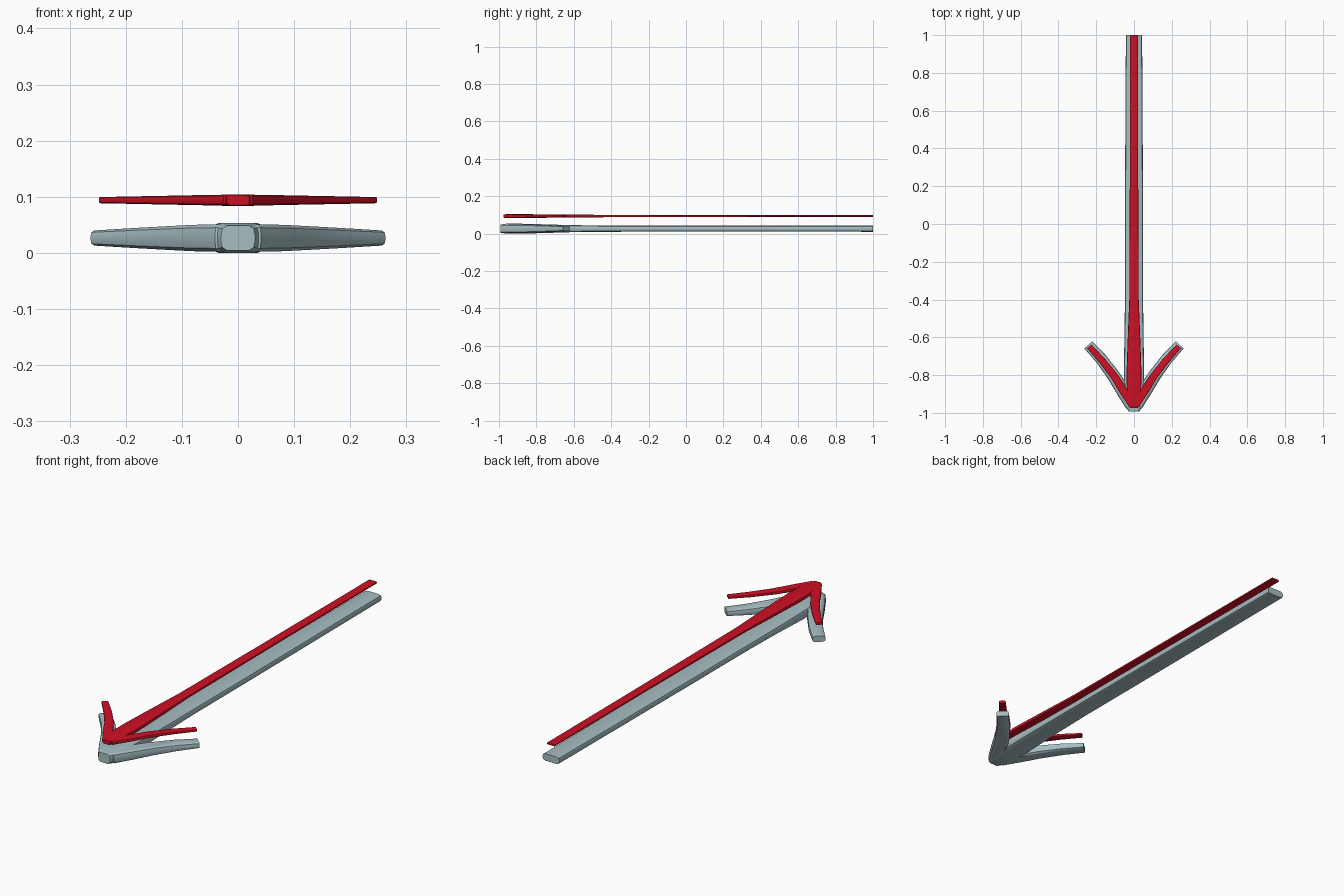
import bpy, bmesh
from mathutils import Vector

if "Cube" in bpy.data.objects:
    bpy.data.objects.remove(bpy.data.objects["Cube"])


def material(name, rgb):
    m = bpy.data.materials.new(name)
    m.diffuse_color = (*rgb, 1)
    m.use_nodes = True
    m.node_tree.nodes["Principled BSDF"].inputs["Base Color"].default_value = m.diffuse_color
    return m


def loft(name, stations, zc, band, inset, mat):
    """Sweep a chamfered bar; each station is (x, y, half_width, half_height)."""
    bm = bmesh.new()
    pts = [Vector(s[:2]) for s in stations]
    rings = []
    for i, (x, y, w, h) in enumerate(stations):
        d_in = (pts[i] - pts[max(i - 1, 0)]).normalized()
        d_out = (pts[min(i + 1, len(pts) - 1)] - pts[i]).normalized()
        t = (d_in + d_out).normalized()
        n = Vector((t.y, -t.x))
        b, wi = h * band, w * inset
        wm, hm = (w + wi) / 2 + (w - wi) * 0.3, h * 0.75
        half = [(w, b), (wm, hm), (wi, h)]
        prof = half + [(-u, v) for u, v in reversed(half)]
        prof += [(-u, -v) for u, v in half] + [(u, -v) for u, v in reversed(half)]
        rings.append([bm.verts.new((x + n.x * u, y + n.y * u, zc + v)) for u, v in prof])
    for a, c in zip(rings, rings[1:]):
        for k in range(len(a)):
            j = (k + 1) % len(a)
            bm.faces.new((a[k], a[j], c[j], c[k]))
    bm.faces.new(rings[0])
    bm.faces.new(rings[-1])
    bmesh.ops.recalc_face_normals(bm, faces=bm.faces[:])
    mesh = bpy.data.meshes.new(name)
    bm.to_mesh(mesh)
    bm.free()
    mesh.materials.append(mat)
    ob = bpy.data.objects.new(name, mesh)
    bpy.context.collection.objects.link(ob)
    return ob


def mirrored(half):
    return half + [(-x, y, w, h) for x, y, w, h in reversed(half)]


def arrow(name, shaft, arm, zc, band, inset, mat):
    """Fuse the long shaft with the swept V of the two barbs."""
    body = loft(name, shaft, zc, band, inset, mat)
    barbs = loft(name + "_barbs", mirrored(arm), zc, band, inset, mat)
    mod = body.modifiers.new("fuse", 'BOOLEAN')
    mod.operation, mod.solver, mod.object = 'UNION', 'EXACT', barbs
    bpy.ops.object.select_all(action='DESELECT')
    body.select_set(True)
    bpy.context.view_layer.objects.active = body
    bpy.ops.object.modifier_apply(modifier=mod.name)
    bpy.data.objects.remove(barbs)
    bpy.ops.object.shade_smooth_by_angle(angle=0.45)


grey = material("pale blue grey", (0.38, 0.51, 0.54))
red = material("bright red", (0.62, 0.005, 0.018))

# Thick grey lower arrow
arrow("grey_base",
      [(0, 1.0, 0.043, 0.0165), (0, 0.5, 0.046, 0.016), (0, 0, 0.048, 0.016),
       (0, -0.4, 0.048, 0.0165), (0, -0.62, 0.051, 0.019), (0, -0.78, 0.054, 0.024),
       (0, -0.88, 0.053, 0.0265), (0, -0.96, 0.045, 0.0265), (0, -0.992, 0.03, 0.022)],
      [(0.242, -0.64, 0.028, 0.0135), (0.175, -0.713, 0.031, 0.0175),
       (0.11, -0.8, 0.034, 0.021), (0.06, -0.88, 0.036, 0.0235),
       (0.022, -0.945, 0.038, 0.0245)],
      0.0265, 0.28, 0.66, grey)

# Thin red upper arrow
arrow("red_inlay",
      [(0, 1.0, 0.021, 0.0045), (0, 0.3, 0.022, 0.005), (0, -0.4, 0.025, 0.006),
       (0, -0.6, 0.033, 0.008), (0, -0.8, 0.04, 0.0095), (0, -0.93, 0.036, 0.0105),
       (0, -0.975, 0.02, 0.009)],
      [(0.237, -0.648, 0.015, 0.0055), (0.17, -0.722, 0.018, 0.0068),
       (0.105, -0.805, 0.02, 0.008), (0.055, -0.885, 0.022, 0.009),
       (0.015, -0.95, 0.022, 0.0097)],
      0.094, 0.3, 0.75, red)
